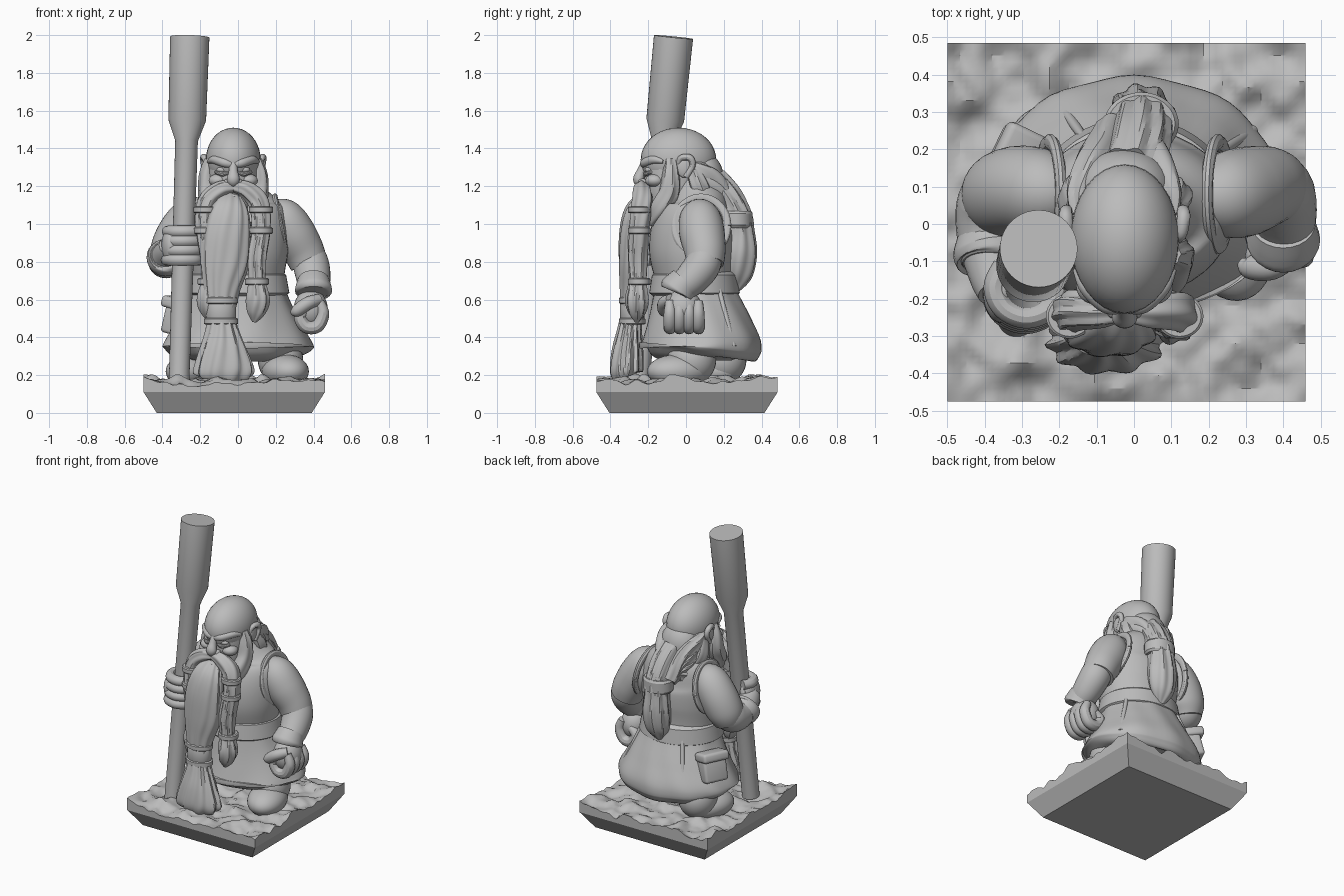
import bpy, bmesh, math
from mathutils import Vector, Matrix, Euler, noise

cube = bpy.data.objects.get("Cube")
if cube:
    bpy.data.objects.remove(cube, do_unlink=True)

grey = bpy.data.materials.new("stone grey")
grey.use_nodes = True
tone = (.5, .5, .5, 1)
grey.diffuse_color = tone
grey.node_tree.nodes["Principled BSDF"].inputs["Base Color"].default_value = tone
made = []


def finish(name, bm):
    """Turn a bmesh into a named object."""
    bmesh.ops.recalc_face_normals(bm, faces=bm.faces)
    mesh = bpy.data.meshes.new(name)
    bm.to_mesh(mesh)
    bm.free()
    mesh.materials.append(grey)
    obj = bpy.data.objects.new(name, mesh)
    bpy.context.collection.objects.link(obj)
    made.append(obj)
    return obj


def catmull(a, b, c, d, t):
    return [.5 * (2*q + (r - p)*t + (2*p - 5*q + 4*r - s)*t*t + (3*q - p - 3*r + s)*t**3)
            for p, q, r, s in zip(a, b, c, d)]


def sweep(name, points, side=(1, 0, 0), steps=6, sides=24, flutes=0, depth=0, curved=True):
    """Sweep an ellipse along points (x, y, z, radius, second radius)."""
    pts = [tuple(p) if len(p) > 4 else (*p, p[-1]) for p in points]
    path = pts
    if curved:
        ext = [pts[0]] + pts + [pts[-1]]
        path = [catmull(*ext[i:i + 4], k / steps) for i in range(len(pts) - 1) for k in range(steps)]
        path.append(pts[-1])
    centres = [Vector(p[:3]) for p in path]
    bm = bmesh.new()
    rings = []
    last = len(path) - 1
    for i, p in enumerate(path):
        t = (centres[min(i + 1, last)] - centres[max(i - 1, 0)]).normalized()
        u = Vector(side)
        u = (u - t * u.dot(t)).normalized()
        v = t.cross(u)
        ring = []
        for k in range(sides):
            a = math.tau * k / sides
            f = 1 + depth * math.cos(flutes * a + 2 * math.sin(a + i * .12))
            ring.append(bm.verts.new(centres[i] + f * (u * p[3] * math.cos(a) + v * p[4] * math.sin(a))))
        rings.append(ring)
    for lo, hi in zip(rings, rings[1:]):
        for k in range(sides):
            n = (k + 1) % sides
            bm.faces.new((lo[k], lo[n], hi[n], hi[k]))
    bm.faces.new(rings[0])
    bm.faces.new(rings[-1])
    return finish(name, bm)


def blob(name, loc, size, rot=(0, 0, 0)):
    bm = bmesh.new()
    bmesh.ops.create_uvsphere(bm, u_segments=32, v_segments=20, radius=1)
    bm.transform(Matrix.LocRotScale(Vector(loc), Euler(rot), Vector(size)))
    return finish(name, bm)


def band(name, loc, rx, ry, high):
    """Flat ring with rounded edges around a vertical part."""
    x, y, z = loc
    return sweep(name, [(x, y, z - high, rx * .9, ry * .9), (x, y, z - high * .7, rx, ry),
                        (x, y, z + high * .7, rx, ry), (x, y, z + high, rx * .9, ry * .9)],
                 curved=False, sides=32)


# Plinth with rough ground
bm = bmesh.new()
bmesh.ops.create_grid(bm, x_segments=56, y_segments=56, size=.48)
for v in bm.verts:
    n = noise.noise(v.co * 7) + .5 * noise.noise(v.co * 17)
    v.co.z = .168 + .045 * n
edge = [e for e in bm.edges if e.is_boundary]
for height, scale in ((.11, 1), (0, .855)):
    new = bmesh.ops.extrude_edge_only(bm, edges=edge)["geom"]
    edge = [g for g in new if isinstance(g, bmesh.types.BMEdge)]
    for v in {v for e in edge for v in e.verts}:
        v.co = (v.co.x * scale, v.co.y * scale, height)
bmesh.ops.holes_fill(bm, edges=edge)
bm.transform(Matrix.Translation((-.02, .005, 0)))
finish("ground_plinth", bm)

# Staff with thick end


def staff_at(z):
    return (-.255 - .031 * (2 - z), -.065 - .1 * (2 - z), z)


sweep("staff", [(*staff_at(z), r) for z, r in
                ((.15, .054), (1.44, .06), (1.55, .1), (1.99, .104))], curved=False, sides=40)

# Boots
for name, x, y, turn in (("left", .25, -.04, .3), ("right", -.25, .12, -.5)):
    blob(name + "_boot", (x, y, .22), (.12, .17, .09), (0, 0, turn))
    blob(name + "_ankle", (x * .9, y + .07, .28), (.12, .13, .13))

# Skirt with a thick hem that rounds under
sweep("skirt", [(0, .04, .72, .23, .2), (0, .05, .6, .27, .235), (0, .065, .47, .335, .28),
                (0, .075, .37, .392, .315), (0, .075, .34, .392, .315), (0, .07, .305, .33, .265),
                (0, .07, .275, .22, .17)], sides=64, flutes=9, depth=.012)
for name, a in (("back", 2.15), ("side", .6)):
    c, s = math.cos(a), math.sin(a)
    sweep(name + "_skirt_seam", [(.25 * c, .05 + .22 * s, .66, .012), (.325 * c, .065 + .27 * s, .48, .015),
                                 (.38 * c, .075 + .305 * s, .35, .02)])

# Torso and belt
sweep("tunic", [(0, .05, .6, .24, .2), (0, .04, .72, .245, .205), (0, .03, .86, .265, .225),
                (0, .04, 1, .265, .215), (0, .06, 1.1, .24, .17), (0, .05, 1.17, .16, .13),
                (0, .03, 1.25, .09, .09)], sides=40)
sweep("belt", [(0, .045, .62, .25, .22), (0, .045, .635, .272, .24), (0, .045, .73, .255, .225),
               (0, .045, .75, .23, .2)], curved=False, sides=48)

# Pouch and its flap
for name, size, z in (("pouch", (.11, .16, .17), .5), ("pouch_flap", (.13, .18, .06), .58)):
    bm = bmesh.new()
    bmesh.ops.create_cube(bm, size=1)
    bm.transform(Matrix.LocRotScale(Vector((-.315, .17, z)), Euler((0, .25, -.45)), Vector(size)))
    bmesh.ops.bevel(bm, geom=bm.edges[:], offset=.018, segments=3, affect='EDGES', profile=.5)
    finish(name, bm)

# Vest armholes
for name, s in (("left", 1), ("right", -1)):
    loop = [(s * (.225 - .03 * math.sin(a)), .08 + .14 * math.cos(a), .99 + .15 * math.sin(a), .016, .022)
            for a in (math.tau * k / 16 for k in range(17))]
    sweep(name + "_armhole", loop, steps=3, sides=10)

# Left arm and hanging fist
sweep("left_sleeve", [(.17, .075, 1.07, .07), (.235, .075, 1.03, .11), (.29, .085, .95, .12),
                      (.345, .1, .86, .11), (.375, .1, .79, .1)], sides=32)
sweep("left_forearm", [(.355, .1, .87, .085), (.385, .09, .79, .096), (.4, .03, .71, .09),
                       (.405, -.04, .65, .075)])
sweep("left_cuff", [(.4, .0, .7, .085), (.4, -.03, .665, .095), (.4, -.045, .645, .098),
                    (.4, -.05, .635, .08)])
blob("left_palm", (.385, -.015, .55), (.09, .1, .105))
for i in range(4):
    y = -.085 + .05 * i
    sweep("left_finger", [(.43, y, .59, .025), (.45, y, .525, .033), (.42, y, .46, .035),
                          (.36, y, .457, .035), (.33, y, .51, .033), (.37, y, .55, .025)],
          side=(0, 1, 0), sides=12)
sweep("left_thumb", [(.43, -.08, .6, .03), (.37, -.115, .58, .035), (.31, -.115, .54, .032),
                     (.285, -.1, .53, .012)], side=(0, 0, 1), sides=14)

# Right arm and gripping hand
sweep("right_sleeve", [(-.17, .075, 1.07, .07), (-.235, .085, 1.04, .11), (-.3, .09, .96, .12),
                       (-.35, .08, .86, .115), (-.37, .07, .79, .09)], sides=32)
sweep("right_forearm", [(-.35, .09, .88, .09), (-.375, .05, .82, .1), (-.385, -.03, .81, .09),
                        (-.375, -.13, .85, .07), (-.36, -.18, .88, .06)], side=(0, 0, 1))
sweep("right_cuff", [(-.39, -.03, .81, .085), (-.385, -.07, .82, .1), (-.38, -.1, .835, .095),
                     (-.38, -.11, .84, .08)], side=(0, 0, 1))
blob("right_palm", (-.355, -.18, .885), (.05, .085, .1))
for i in range(4):
    x, y, z = staff_at(.81 + .05 * i)
    arc = [(x + .085 * math.cos(a), y + .08 * math.sin(a), z, .031)
           for a in (math.pi * (1 + .25 * k) for k in range(-1, 5))]
    sweep("right_finger", arc, side=(0, 0, 1), sides=12)

# Head and face
mid = -.025
blob("skull", (mid, -.04, 1.34), (.145, .2, .17))
sweep("jaw", [(mid, -.02, 1.06, .08, .12), (mid, -.06, 1.14, .125, .15), (mid, -.06, 1.25, .135, .165),
              (mid, -.05, 1.34, .135, .17)])
sweep("nose", [(mid, -.215, 1.33, .02), (mid, -.235, 1.28, .024), (mid, -.25, 1.235, .034, .03),
               (mid, -.235, 1.205, .02)])
for name, s in (("left", 1), ("right", -1)):
    def at(x, *rest):
        return (mid + s * x, *rest)
    sweep(name + "_brow", [at(.01, -.22, 1.315, .02), at(.05, -.215, 1.325, .024),
                           at(.1, -.17, 1.34, .022), at(.13, -.12, 1.33, .01)], side=(0, 0, 1))
    blob(name + "_eye", at(.058, -.195, 1.287), (.03, .022, .018))
    sweep(name + "_eyelid", [at(.025, -.215, 1.272, .009), at(.058, -.215, 1.264, .012),
                             at(.095, -.185, 1.275, .009)], side=(0, 0, 1), sides=10)
    blob(name + "_nostril", at(.03, -.228, 1.222), (.02, .025, .018))
    blob(name + "_cheek", at(.08, -.165, 1.23), (.05, .05, .035))
    blob(name + "_ear_bowl", at(.143, -.01, 1.3), (.018, .04, .055))
    sweep(name + "_ear_rim", [at(.143, -.04, 1.32, .012), at(.152, -.025, 1.35, .016),
                              at(.158, .02, 1.35, .018), at(.155, .035, 1.31, .016),
                              at(.146, .0, 1.25, .018)], sides=12)
    sweep(name + "_sideburn", [at(.12, -.08, 1.34, .03), at(.135, -.08, 1.26, .045),
                               at(.13, -.09, 1.17, .055), at(.12, -.14, 1.08, .05),
                               at(.09, -.19, 1, .02)], flutes=6, depth=.07, sides=36)
    # Moustache running into a ringed lock
    sweep(name + "_moustache_lock",
          [at(.0, -.235, 1.195, .025), at(.06, -.235, 1.185, .042), at(.125, -.23, 1.13, .052),
           at(.147, -.24, 1.05, .052), at(.145, -.25, .95, .05), at(.125, -.255, .82, .05),
           at(.125, -.255, .7, .045), at(.13, -.26, .6, .06), at(.12, -.26, .53, .045),
           at(.11, -.26, .48, .01)], side=(0, 1, 0), flutes=7, depth=.08, sides=42)
    for x, z in ((.147, 1.075), (.145, .965), (.125, .695)):
        band(name + "_lock_ring", at(x, -.247, z), .064, .06, .018)
    # Hair swept back below the ears into the braid
    for i in range(4):
        z = 1.31 - .05 * i
        sweep(name + "_hair_strand",
              [at(.115 - .005 * i, .02 + .01 * i, z, .03), at(.112 - .005 * i, .08, z - .03, .045),
               at(.085, .15, z - .075, .05), at(.05, .21, 1.14 - .015 * i, .05),
               at(.035, .26, 1.06, .04)], side=(0, 0, 1), flutes=5, depth=.09, sides=30)
    sweep(name + "_nape_lock", [at(.12, .04, 1.28, .04), at(.13, .07, 1.2, .05),
                                at(.11, .1, 1.13, .045), at(.12, .13, 1.08, .015)],
          flutes=5, depth=.08, sides=30)
blob("mouth", (mid - .005, -.235, 1.145), (.035, .025, .015))

# Main beard, its clasp and the flared tip
sweep("beard", [(-.04, -.21, 1.14, .06, .04), (-.05, -.255, 1.07, .105, .065), (-.062, -.275, .96, .125, .075),
                (-.07, -.28, .8, .125, .075), (-.085, -.285, .66, .095, .065), (-.09, -.285, .55, .075, .06)],
      flutes=11, depth=.045, sides=66)
band("beard_clasp", (-.09, -.285, .54), .08, .064, .055)
for z in (.485, .595):
    band("beard_clasp_rim", (-.09, -.285, z), .09, .07, .018)
sweep("beard_tip", [(-.09, -.29, .5, .07, .055), (-.085, -.3, .42, .09, .065), (-.08, -.31, .32, .125, .08),
                    (-.075, -.315, .22, .155, .085), (-.075, -.31, .195, .13, .07)],
      flutes=11, depth=.07, sides=66)

# Back hair, braid and clasp
blob("back_hair", (mid, .09, 1.24), (.13, .11, .14))
sweep("braid", [(-.01, .14, 1.23, .08), (.01, .21, 1.14, .085), (.02, .265, 1.04, .08), (.02, .28, .95, .08),
                (.02, .285, .84, .088), (.01, .28, .73, .07), (.01, .265, .65, .02)],
      flutes=8, depth=.07, sides=48)
band("braid_clasp", (.02, .268, 1.025), .1, .085, .045)

# Smooth shading with sharp edges kept
for obj in bpy.context.selected_objects:
    obj.select_set(False)
for obj in made:
    obj.select_set(True)
bpy.context.view_layer.objects.active = made[0]
bpy.ops.object.shade_smooth_by_angle(angle=math.radians(30))
